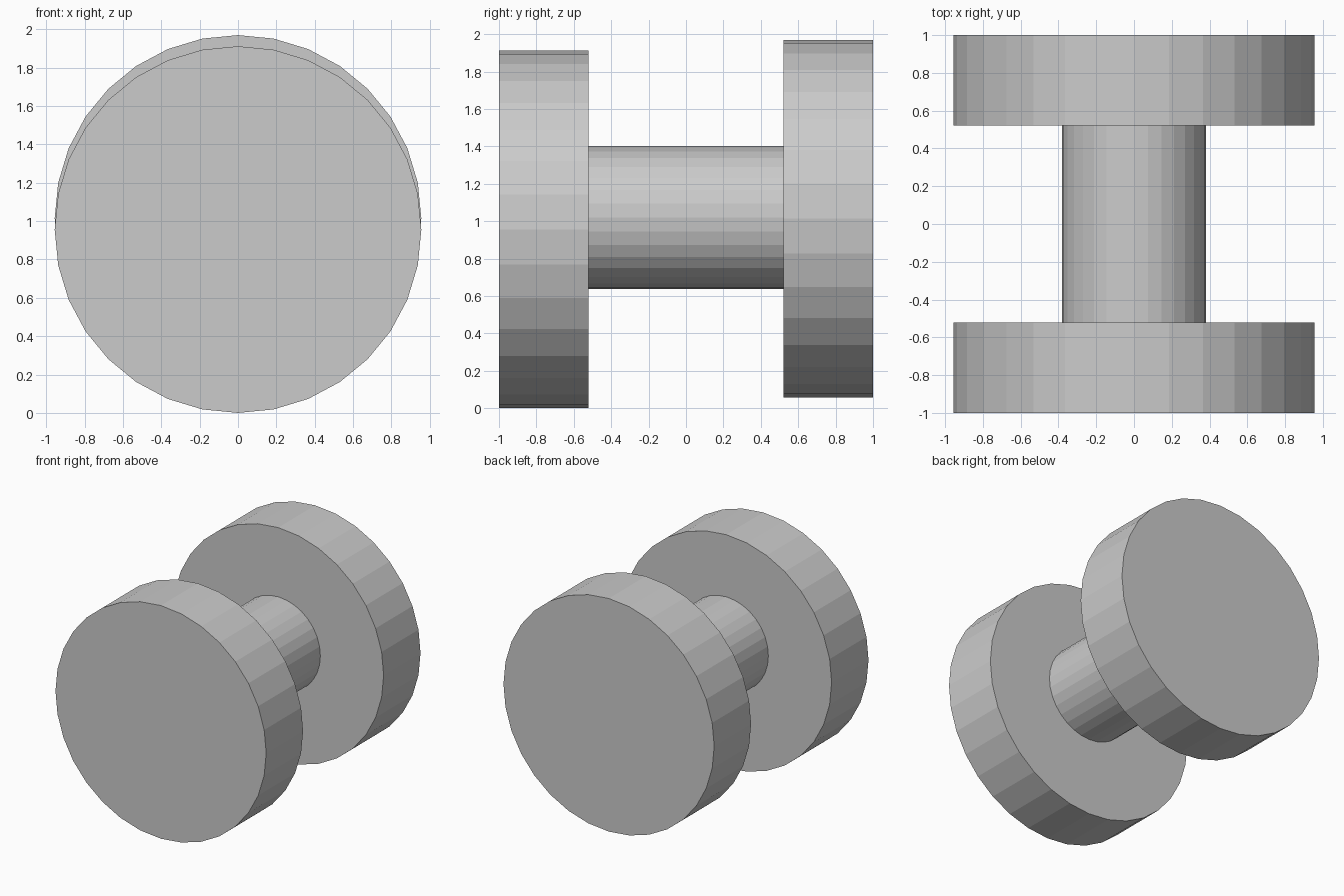
import bpy
from math import pi

if "Cube" in bpy.data.objects:
    bpy.data.objects.remove(bpy.data.objects["Cube"])


def cylinder(name, radius, y0, y1, z):
    """32-sided flat-shaded cylinder lying along y."""
    bpy.ops.mesh.primitive_cylinder_add(
        vertices=32, radius=radius, depth=y1 - y0,
        location=(0, (y0 + y1) / 2, z), rotation=(pi / 2, 0, 0))
    bpy.context.object.name = name


# Two end discs, the back one set slightly higher
cylinder("front_disc", 0.956, -1.0, -0.522, 0.956)
cylinder("back_disc", 0.956, 0.522, 1.0, 1.014)

# Axle joining the discs
cylinder("axle", 0.382, -0.522, 0.522, 1.02)
